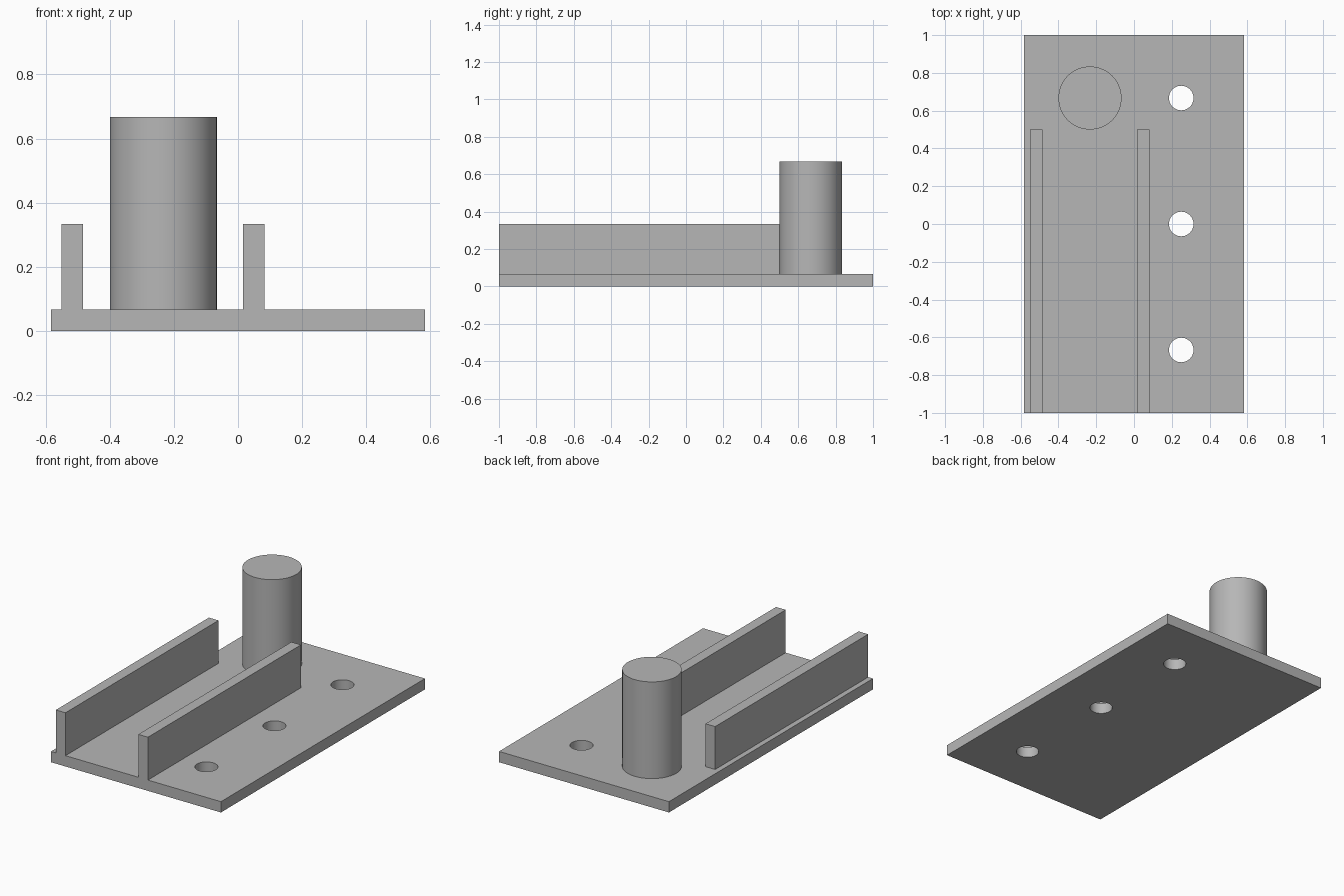
import bpy, bmesh, math

cube = bpy.data.objects.get("Cube")
if cube:
    bpy.data.objects.remove(cube, do_unlink=True)

# Single grey material
grey = bpy.data.materials.new("plain_grey")
grey.use_nodes = True
colour = (0.47, 0.47, 0.47, 1.0)
grey.diffuse_color = colour
grey.node_tree.nodes["Principled BSDF"].inputs["Base Color"].default_value = colour

PLATE_TOP = 0.067


def circle(x, y, r, n=64):
    return [(x + r * math.cos(2 * math.pi * i / n),
             y + r * math.sin(2 * math.pi * i / n)) for i in range(n)]


def rectangle(x0, x1, y0, y1):
    return [(x0, y0), (x1, y0), (x1, y1), (x0, y1)]


def extrude_profile(name, outline, z0, z1, holes=()):
    """Solid from an outline with optional holes, raised from z0 to z1."""
    bm = bmesh.new()
    if holes:
        edges = []
        for loop in [outline, *holes]:
            verts = [bm.verts.new((x, y, z0)) for x, y in loop]
            edges += [bm.edges.new((verts[i - 1], verts[i])) for i in range(len(verts))]
        bmesh.ops.triangle_fill(bm, use_beauty=True, edges=edges)
    else:
        bm.faces.new([bm.verts.new((x, y, z0)) for x, y in outline])
    top = bmesh.ops.extrude_face_region(bm, geom=bm.faces[:], use_keep_orig=True)
    moved = [g for g in top["geom"] if isinstance(g, bmesh.types.BMVert)]
    bmesh.ops.translate(bm, verts=moved, vec=(0, 0, z1 - z0))
    bmesh.ops.recalc_face_normals(bm, faces=bm.faces[:])
    mesh = bpy.data.meshes.new(name)
    bm.to_mesh(mesh)
    bm.free()
    mesh.materials.append(grey)
    obj = bpy.data.objects.new(name, mesh)
    bpy.context.collection.objects.link(obj)
    bpy.ops.object.select_all(action='DESELECT')
    obj.select_set(True)
    bpy.context.view_layer.objects.active = obj
    bpy.ops.object.shade_smooth_by_angle(angle=math.radians(30))
    return obj


# Base plate with a row of three through holes
extrude_profile("base_plate", rectangle(-0.583, 0.583, -1, 1), 0, PLATE_TOP,
                [circle(0.25, y, 0.065) for y in (-0.667, 0, 0.667)])

# Two parallel rails running back from the front edge
for name, x in (("right_rail", -0.55), ("left_rail", 0.016)):
    extrude_profile(name, rectangle(x, x + 0.066, -1, 0.5), PLATE_TOP, 0.333)

# Round post behind the rails
extrude_profile("post", circle(-0.233, 0.667, 0.167), PLATE_TOP, 0.667)
